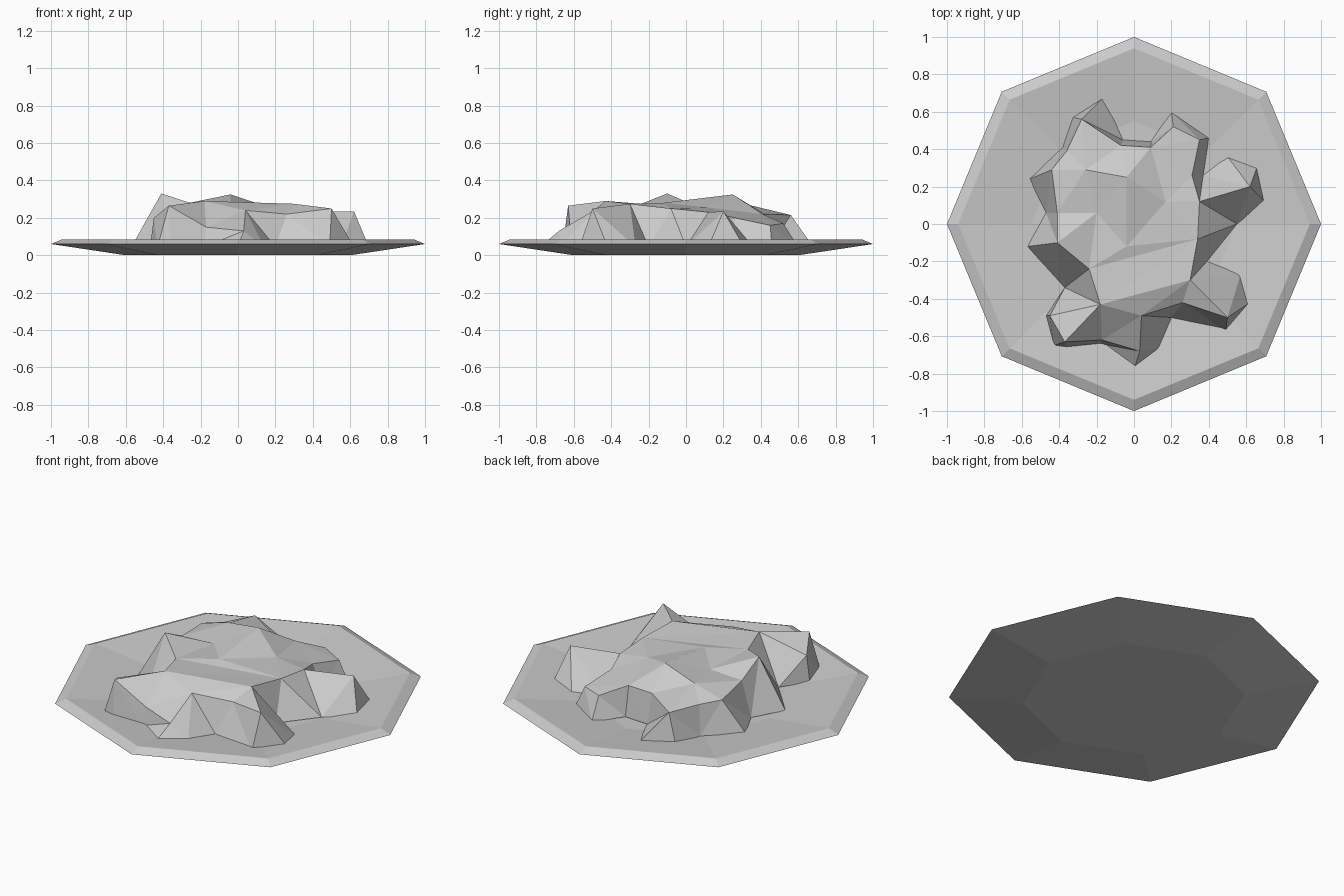
import bpy, bmesh, math
from mathutils import Vector
from mathutils.geometry import delaunay_2d_cdt

if "Cube" in bpy.data.objects:
    bpy.data.objects.remove(bpy.data.objects["Cube"])

grey = bpy.data.materials.new("light_grey")
grey.diffuse_color = (0.6, 0.6, 0.6, 1)
grey.use_nodes = True
grey.node_tree.nodes["Principled BSDF"].inputs["Base Color"].default_value = grey.diffuse_color


def add_object(name, bm):
    mesh = bpy.data.meshes.new(name)
    bm.to_mesh(mesh)
    bm.free()
    mesh.materials.append(grey)
    obj = bpy.data.objects.new(name, mesh)
    bpy.context.collection.objects.link(obj)
    return obj


# Octagonal plate: (radius, height) profile from foot to floor
profile = [(0.6, 0.0), (1.0, 0.06), (0.94, 0.085), (0.55, 0.04)]
bm = bmesh.new()
rings = [[bm.verts.new((r * math.cos(k * math.pi / 4), r * math.sin(k * math.pi / 4), z))
          for k in range(8)] for r, z in profile]
for low, high in zip(rings, rings[1:]):
    for k in range(8):
        n = (k + 1) % 8
        bm.faces.new((low[k], low[n], high[n], high[k]))
bm.faces.new(rings[0][::-1])
bm.faces.new(rings[-1])
add_object("plate", bm)

# Food heap: ground outline, counter-clockwise
outline = [
    (.70, .12), (.66, .31), (.50, .36), (.37, .26), (.40, .46), (.20, .60),
    (.09, .44), (-.06, .45), (-.16, .68), (-.33, .57), (-.38, .41), (-.56, .24),
    (-.47, .06), (-.57, -.12), (-.37, -.34), (-.47, -.49), (-.43, -.65),
    (-.36, -.66), (-.18, -.64), (0, -.78), (.14, -.67), (.20, -.50),
    (.49, -.57), (.62, -.42), (.57, -.27), (.39, -.20), (.55, 0)]
# Bumps and ridges on top of the heap
crest = [
    (-.24, -.24, .275), (.34, -.08, .25), (-.18, -.43, .29), (.30, -.30, .275),
    (-.04, -.12, .28), (.50, -.50, .25), (.62, .20, .235), (.35, .12, .23),
    (.17, .12, .255), (.31, .26, .20), (.21, .52, .17), (.35, .45, .16),
    (.09, .41, .22), (-.07, .42, .22), (-.28, .56, .215), (-.36, .39, .22),
    (-.44, .29, .23), (-.26, .29, .28), (-.04, .25, .325), (-.41, .06, .25),
    (-.20, .06, .26), (-.41, -.10, .33), (-.37, -.63, .265), (-.45, -.49, .20),
    (-.17, -.62, .15), (.03, -.68, .13), (.04, -.49, .24), (.26, -.42, .22)]
ridges = [(0, 1), (4, 1), (0, 4), (2, 3), (2, 1), (3, 5), (2, 22), (0, 21), (18, 4), (18, 8)]

points = [Vector((x, y, 0.045)) for x, y in outline] + [Vector(p) for p in crest]
count = len(outline)
edges = [(count + a, count + b) for a, b in ridges]
coords, _, faces, origins, _, _ = delaunay_2d_cdt(
    [p.to_2d() for p in points], edges, [list(range(count))], 1, 1e-5)
bm = bmesh.new()
verts = [bm.verts.new((c.x, c.y, points[o[0]].z if o else 0.26))
         for c, o in zip(coords, origins)]
for face in faces:
    bm.faces.new([verts[i] for i in face])
bmesh.ops.recalc_face_normals(bm, faces=bm.faces)
if sum(f.normal.z for f in bm.faces) < 0:
    bmesh.ops.reverse_faces(bm, faces=bm.faces)
# Close the underside of the heap
rim = [e for e in bm.edges if e.is_boundary]
bmesh.ops.contextual_create(bm, geom=rim)
bmesh.ops.recalc_face_normals(bm, faces=bm.faces)
add_object("food_heap", bm)
